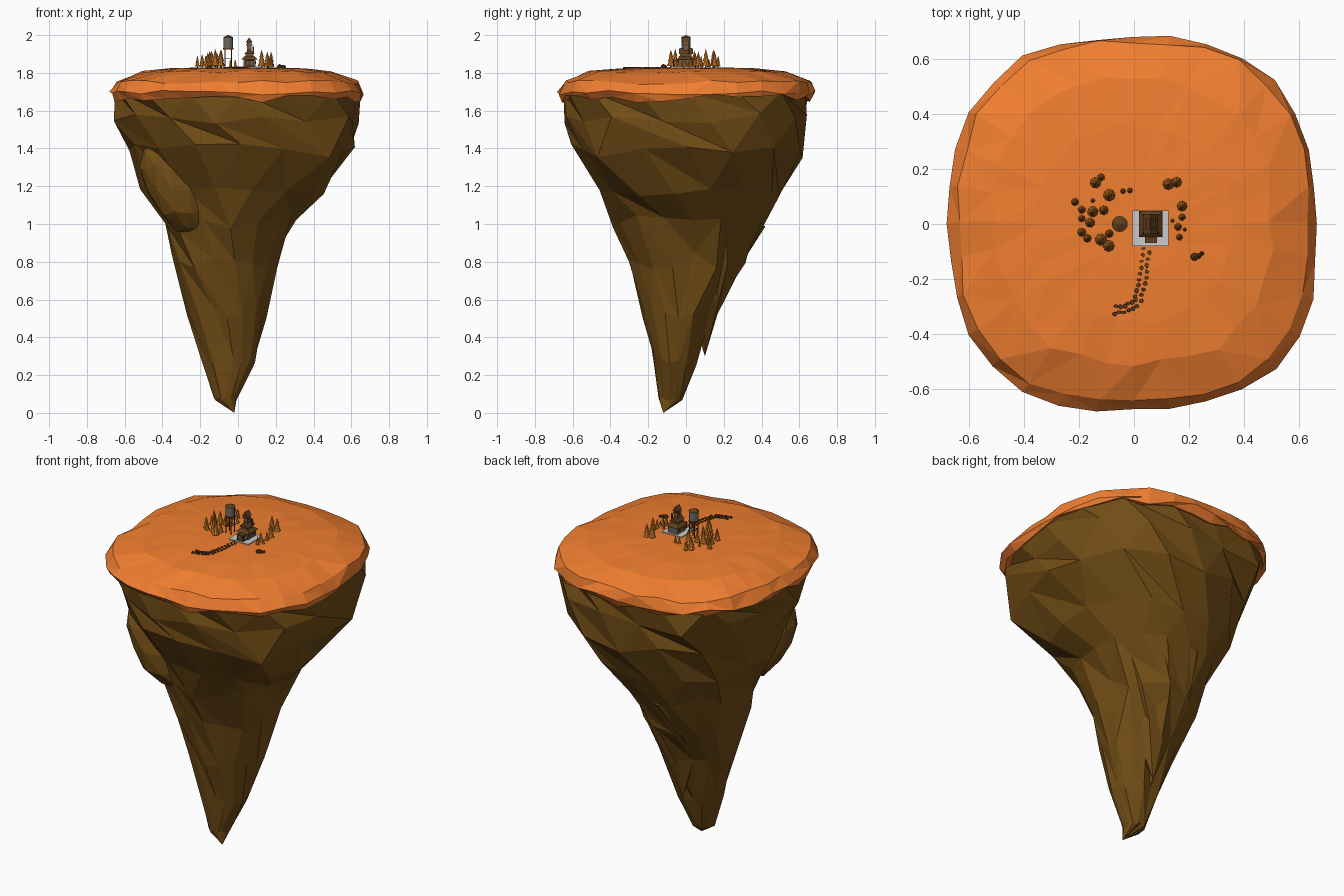
import bpy, bmesh, math, random
from mathutils import Matrix, Vector

if "Cube" in bpy.data.objects:
    bpy.data.objects.remove(bpy.data.objects["Cube"])

random.seed(7)
U = random.uniform
GROUND = 1.828


def material(name, rgb):
    m = bpy.data.materials.new(name)
    m.diffuse_color = (*rgb, 1)
    m.use_nodes = True
    m.node_tree.nodes["Principled BSDF"].inputs["Base Color"].default_value = m.diffuse_color
    return m


ORANGE = material("orange_grass", (0.88, 0.21, 0.03))
ROCK = material("brown_rock", (0.17, 0.075, 0.008))
WOOD = material("dark_wood", (0.12, 0.05, 0.012))
LEAF = material("autumn_leaf", (0.6, 0.2, 0.02))


def finish(name, bm, mat=None):
    bmesh.ops.recalc_face_normals(bm, faces=bm.faces)
    me = bpy.data.meshes.new(name)
    bm.to_mesh(me)
    bm.free()
    if mat:
        me.materials.append(mat)
    ob = bpy.data.objects.new(name, me)
    bpy.context.collection.objects.link(ob)
    return ob


def box(bm, x0, x1, y0, y1, z0, z1):
    m = Matrix.Translation(((x0 + x1) / 2, (y0 + y1) / 2, (z0 + z1) / 2))
    bmesh.ops.create_cube(bm, size=1, matrix=m @ Matrix.Diagonal((x1 - x0, y1 - y0, z1 - z0, 1)))


def cone(bm, x, y, z0, z1, r0, r1, n, turn=0.0, sy=1.0):
    m = Matrix.Translation((x, y, (z0 + z1) / 2)) @ Matrix.Diagonal((1, sy, 1, 1)) @ Matrix.Rotation(turn, 4, 'Z')
    bmesh.ops.create_cone(bm, cap_ends=True, segments=n, radius1=r0, radius2=r1, depth=z1 - z0, matrix=m)


def gable(bm, x0, x1, y0, y1, z0, z1):
    # ridge runs along y
    xm = (x0 + x1) / 2
    a, b = [[bm.verts.new(p) for p in ((x0, y, z0), (x1, y, z0), (xm, y, z1))] for y in (y0, y1)]
    bm.faces.new(a)
    bm.faces.new(b)
    for i in range(3):
        bm.faces.new((a[i], a[i - 1], b[i - 1], b[i]))


def ring(n, z, x0, x1, y0, y1, power, jr, jz, shift=0.0):
    pts = []
    for i in range(n):
        t = math.tau * (i + shift) / n
        c, s = math.cos(t), math.sin(t)
        r = (abs(c) ** power + abs(s) ** power) ** (-1 / power) * (1 + U(-jr, jr * 0.5))
        pts.append(((x0 + x1) / 2 + c * r * (x1 - x0) / 2,
                    (y0 + y1) / 2 + s * r * (y1 - y0) / 2, z + U(-jz, jz)))
    return pts


def loft(name, rings, mat, start=None, end=None):
    bm = bmesh.new()
    loops = [[bm.verts.new(p) for p in r] for r in rings]
    for a, b in zip(loops, loops[1:]):
        for i in range(len(a)):
            q = (a[i - 1], a[i], b[i], b[i - 1])
            k = random.randint(0, 1)
            bm.faces.new((q[k], q[k + 1], q[k + 2]))
            bm.faces.new((q[k], q[k + 2], q[(k + 3) % 4]))
    for tip, l in ((start, loops[0]), (end, loops[-1])):
        if tip:
            v = bm.verts.new(tip)
            for i in range(len(l)):
                bm.faces.new((l[i - 1], l[i], v))
    return finish(name, bm, mat)


# Grass cap: jagged hanging rim, rounded shoulder, nearly flat top
loft("grass_cap", [
    ring(32, 1.69, -.58, .58, -.58, .58, 2.6, .0, .0),
    ring(32, 1.665, -.655, .655, -.66, .66, 2.6, .01, .025),
    ring(32, 1.695, -.678, .672, -.683, .685, 2.6, .02, .012),
    ring(32, 1.75, -.64, .64, -.65, .665, 2.6, .02, .012),
    ring(32, 1.805, -.51, .51, -.51, .53, 2.5, .04, .006),
    ring(32, 1.824, -.36, .36, -.36, .36, 2.3, .04, .002),
    ring(32, GROUND, -.18, .18, -.18, .18, 2, .05, .001)],
    ORANGE, end=(0, 0, GROUND))

# Main rock: tapering faceted spike (z, x range, y range, squareness)
sections = [(1.70, -.65, .65, -.65, .655, 2.6), (1.56, -.64, .65, -.655, .66, 2.5),
            (1.39, -.605, .635, -.62, .635, 2.3), (1.19, -.51, .46, -.46, .53, 2.1),
            (1.0, -.41, .33, -.375, .44, 2), (.8, -.36, .215, -.315, .29, 2),
            (.54, -.28, .165, -.24, .16, 2), (.27, -.195, .09, -.18, .055, 2),
            (.075, -.125, -.005, -.145, -.015, 2)]
rings = []
for k, s in enumerate(sections):
    jz = (0, .03, .04, .05, .05, .05, .04, .03, .01)[k]
    rings.append(ring(16, *s, 0 if k == 0 else .07, jz, 0.5 * k))
loft("rock_spike", rings, ROCK, end=(-.02, -.12, 0))

# Second, shorter spike at the back
loft("back_spike", [
    ring(7, 1.0, -.30, .22, .0, .42, 2, .06, .03),
    ring(7, .80, -.24, .16, -.02, .32, 2, .08, .04, .5),
    ring(7, .62, -.17, .09, .0, .20, 2, .06, .04, 1)],
    ROCK, start=(0, .1, 1.1), end=(-.05, .1, .3))

# Bulging ledge on the front left
bm = bmesh.new()
bmesh.ops.create_icosphere(bm, subdivisions=2, radius=1)
for v in bm.verts:
    p = v.co * U(.9, 1.06)
    v.co = Vector((-.34 + p.x * .16 - p.z * .11, -.285 + p.y * .13 - p.z * .02, 1.18 + p.z * .25))
finish("rock_ledge", bm, ROCK)

# Conifers: trunk and three stacked cones (x, y, radius)
trees = [(-.14, .15, .020), (-.12, .17, .014), (-.09, .105, .022), (-.04, .12, .010), (-.015, .122, .010),
         (-.215, .08, .014), (-.15, .085, .008), (-.19, .052, .014), (-.15, .045, .020), (-.11, .05, .017),
         (-.19, .02, .013), (-.16, .005, .018), (-.19, -.03, .016), (-.17, -.052, .015), (-.12, -.057, .022),
         (-.092, -.08, .021), (-.09, -.035, .015), (.125, .145, .021), (.155, .152, .019), (.175, .065, .019),
         (.175, .025, .013), (.14, .012, .007), (.16, -.01, .014), (.185, -.02, .007), (.165, -.048, .012)]
leaves, trunks = bmesh.new(), bmesh.new()
for x, y, r in trees:
    h = r * 4.5
    cone(trunks, x, y, GROUND - .005, GROUND + h * .2, r * .2, r * .2, 5)
    for lo, hi, f in ((.1, .55, 1), (.35, .8, .78), (.6, 1, .52)):
        cone(leaves, x, y, GROUND + h * lo, GROUND + h * hi, r * f, 0, 8, U(0, 1))
finish("tree_leaves", leaves, LEAF)
finish("tree_trunks", trunks, WOOD)

# Low boulders beside the house and winding stepping stones
bm = bmesh.new()
for x, y, r in ((.22, -.12, .016), (.236, -.116, .011), (.247, -.107, .009)):
    bmesh.ops.create_icosphere(bm, subdivisions=1, radius=r, matrix=Matrix.Translation((x, y, GROUND + .004)))
finish("boulders", bm, WOOD)
bm = bmesh.new()
path = [Vector(p) for p in ((.048, -.09), (.035, -.16), (.028, -.225), (.012, -.285), (-.03, -.308), (-.08, -.315))]
for a, b in zip(path, path[1:]):
    side = Vector((a.y - b.y, b.x - a.x)).normalized()
    for k in range(3):
        for s in (-1, 1):
            p = a.lerp(b, (k + .25 * s + .3) / 3) + side * s * U(.008, .014)
            cone(bm, p.x, p.y, GROUND - .008, GROUND + .004, .009, .007, 7, U(0, 1), U(.7, 1.2))
finish("stepping_stones", bm, WOOD)

# Foundation slab
bm = bmesh.new()
box(bm, -.005, .125, -.08, .05, GROUND - .01, GROUND + .006)
finish("foundation_slab", bm)

# House walls, upper storey and narrow tower
bm = bmesh.new()
box(bm, .03, .092, -.04, .038, 1.832, 1.872)
box(bm, .04, .082, -.028, .028, 1.872, 1.905)
box(bm, .047, .071, -.012, .012, 1.9, 1.962)
finish("house_walls", bm, material("wall_boards", (.16, .12, .08)))

# Roofs, porch and trim
bm = bmesh.new()
q = math.pi / 4
cone(bm, .061, 0, 1.872, 1.89, .06, .034, 4, q, 1.1)
gable(bm, .034, .088, -.036, .036, 1.9, 1.93)
box(bm, .042, .076, -.017, .017, 1.945, 1.951)
gable(bm, .04, .078, -.02, .02, 1.96, 1.988)
box(bm, .04, .084, -.07, -.035, 1.863, 1.868)
box(bm, .04, .084, -.07, -.035, 1.832, 1.838)
for x in (.043, .081):
    box(bm, x - .002, x + .002, -.068, -.064, 1.836, 1.865)
box(bm, .054, .07, -.042, -.039, 1.834, 1.86)
for x in (.029, .092):
    for y in (-.02, .018):
        box(bm, x - .001, x + .002, y - .006, y + .006, 1.847, 1.862)
box(bm, .078, .085, .012, .02, 1.9, 1.94)
finish("house_roofs_and_trim", bm, WOOD)

# Water tower: grey tank, low conical lid, four braced legs
bm = bmesh.new()
cone(bm, -.052, 0, 1.93, 1.988, .025, .025, 14)
finish("water_tank", bm, material("tank_grey", (.16, .14, .12)))
bm = bmesh.new()
cone(bm, -.052, 0, 1.987, 2.0, .029, .002, 14)
cone(bm, -.052, 0, 1.924, 1.931, .028, .028, 14)
for sx in (-1, 1):
    for sy in (-1, 1):
        cone(bm, -.052 + sx * .017, sy * .017, GROUND - .005, 1.926, .0025, .0025, 5)
for s in (-.017, .017):
    box(bm, -.07, -.034, s - .0015, s + .0015, 1.873, 1.877)
    box(bm, -.0535 + s, -.0505 + s, -.018, .018, 1.873, 1.877)
finish("water_tower_frame", bm, WOOD)
